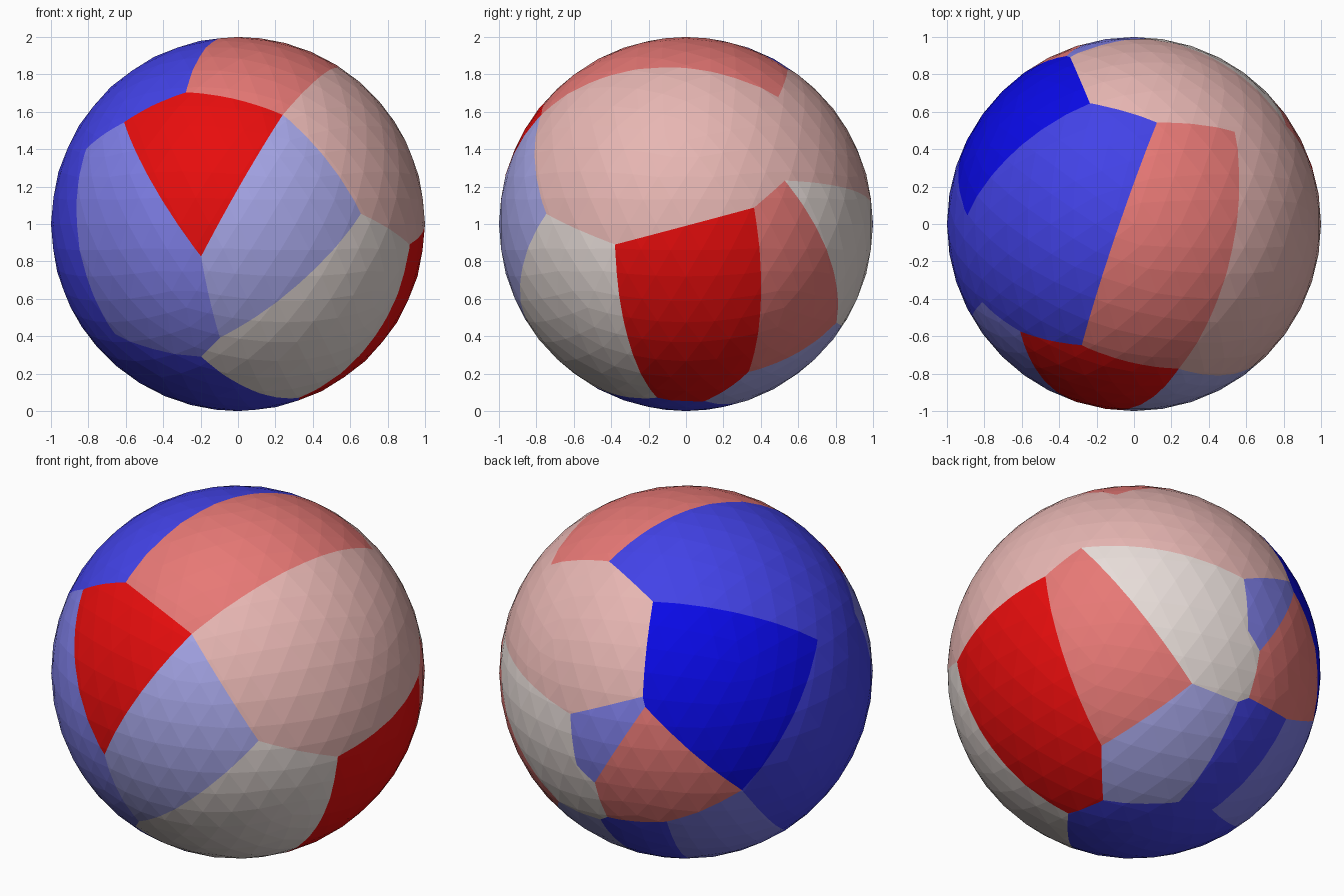
import bpy, bmesh
from mathutils import Vector

if "Cube" in bpy.data.objects:
    bpy.data.objects.remove(bpy.data.objects["Cube"])

# Colours (linear)
COLOURS = {
    "red": (0.8, 0.004, 0.004), "salmon": (0.8, 0.19, 0.18),
    "pink": (0.8, 0.47, 0.45), "white": (0.8, 0.72, 0.69),
    "pale_blue": (0.38, 0.38, 0.8), "periwinkle": (0.21, 0.21, 0.8),
    "mid_blue": (0.055, 0.055, 0.8), "bright_blue": (0.003, 0.003, 0.8),
}
MATS = {}
for name, rgb in COLOURS.items():
    MATS[name] = bpy.data.materials.new(name)
    MATS[name].diffuse_color = (*rgb, 1)

# Corners where the patches meet, as directions from the ball's centre
CORNERS = {
    "A": (-.28, -.65, .705), "B": (-.61, -.575, .545), "C": (-.198, -.965, -.174),
    "D": (.24, -.775, .585), "E": (.66, -.75, .055), "F": (-.815, -.42, .405),
    "G": (-.097, -.787, -.609), "H": (-.198, -.675, -.71), "I": (-.66, -.465, -.59),
    "K": (-.236, .646, .726), "L": (.123, .544, .83), "M": (.927, .365, .088),
    "N": (.815, .53, .233), "O": (.92, -.38, -.11), "P": (.33, -.155, -.93),
    "Q": (.508, .335, -.793), "R": (.30, .10, -.95), "S": (.27, .805, -.528),
    "T": (-.026, .837, -.546), "U": (-.085, .857, -.508), "V": (-.075, .96, -.268),
    "W": (.027, .982, -.185), "X": (.063, .99, .114), "Y": (-.343, .895, .288),
    "Z": (-.363, .901, .235), "a": (-.77, .577, -.272), "b": (-.893, .045, .447),
    "c": (-.416, .773, -.478), "d": (-.685, .06, -.725), "e": (-.265, .335, -.904),
    "f": (-.033, .336, -.941), "g": (.54, .495, .68),
}

# Patches: name, colour, corner loop
PATCHES = [
    ("front_red_patch", "red", "ABCD"),
    ("front_pale_patch", "pale_blue", "DCGE"),
    ("front_left_patch", "periwinkle", "BCGHIF"),
    ("front_white_patch", "white", "EOPHG"),
    ("top_salmon_patch", "salmon", "ADgL"),
    ("top_blue_patch", "mid_blue", "ABFbKL"),
    ("right_pink_patch", "pink", "DEOMNg"),
    ("back_pink_patch", "pink", "LgNXYK"),
    ("right_red_patch", "red", "OMQRP"),
    ("right_salmon_patch", "salmon", "MNSQ"),
    ("back_white_patch", "white", "XNSW"),
    ("back_low_white_patch", "white", "WSTUV"),
    ("back_small_patch", "periwinkle", "XYZVW"),
    ("back_blue_patch", "bright_blue", "bKYZa"),
    ("back_salmon_patch", "salmon", "ZVUca"),
    ("left_blue_patch", "mid_blue", "FbadI"),
    ("low_left_patch", "periwinkle", "aced"),
    ("low_back_patch", "mid_blue", "TUcef"),
    ("low_pale_patch", "pale_blue", "QSTfR"),
    ("bottom_patch", "mid_blue", "HPRfedI"),
]


def make_patch(name, colour, loop):
    """Cut one patch out of the faceted ball along great circles."""
    pts = [Vector(CORNERS[k]).normalized() for k in loop]
    centre = sum(pts, Vector())
    bm = bmesh.new()
    bmesh.ops.create_icosphere(bm, subdivisions=4, radius=1)
    for p, q in zip(pts, pts[1:] + pts[:1]):
        n = p.cross(q).normalized()
        if n.dot(centre) > 0:
            n = -n
        bmesh.ops.bisect_plane(bm, geom=bm.verts[:] + bm.edges[:] + bm.faces[:],
                               dist=1e-6, plane_co=(0, 0, 0), plane_no=n,
                               clear_outer=True)
    bmesh.ops.translate(bm, verts=bm.verts[:], vec=(0, 0, 1))
    me = bpy.data.meshes.new(name)
    bm.to_mesh(me)
    bm.free()
    me.materials.append(MATS[colour])
    bpy.context.collection.objects.link(bpy.data.objects.new(name, me))


for patch in PATCHES:
    make_patch(*patch)

for m in bpy.data.materials:
    if m.users and not m.is_grease_pencil:
        m.use_nodes = True
        m.node_tree.nodes["Principled BSDF"].inputs["Base Color"].default_value = m.diffuse_color
